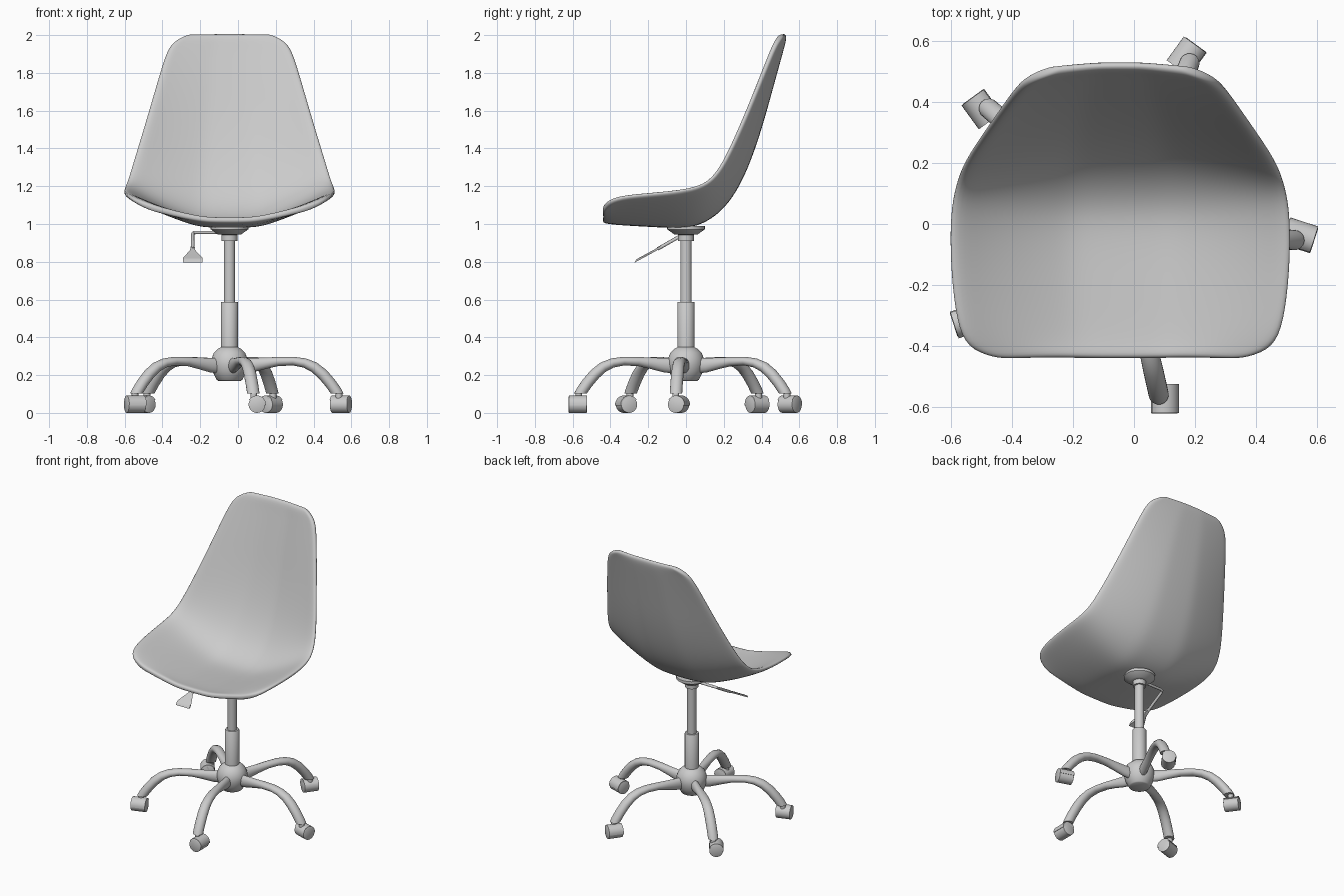
import bpy, bmesh, math
from mathutils import Vector, Matrix

if "Cube" in bpy.data.objects:
    bpy.data.objects.remove(bpy.data.objects["Cube"])

CX = -0.045  # column axis


def make(name, verts, faces, angle=40):
    me = bpy.data.meshes.new(name)
    me.from_pydata([tuple(v) for v in verts], [], faces)
    ob = bpy.data.objects.new(name, me)
    bpy.context.collection.objects.link(ob)
    bm = bmesh.new()
    bm.from_mesh(me)
    if name != "seat_shell":
        bmesh.ops.recalc_face_normals(bm, faces=bm.faces)
    bm.to_mesh(me)
    bm.free()
    bpy.ops.object.select_all(action='DESELECT')
    ob.select_set(True)
    bpy.context.view_layer.objects.active = ob
    bpy.ops.object.shade_smooth_by_angle(angle=math.radians(angle))
    return ob


def loft(name, rings, angle=40):
    """Skin equal-length rings of points and cap both ends."""
    n = len(rings[0])
    verts = [p for r in rings for p in r]
    faces = [(i * n + j, i * n + (j + 1) % n, (i + 1) * n + (j + 1) % n, (i + 1) * n + j)
             for i in range(len(rings) - 1) for j in range(n)]
    faces += [tuple(range(n))[::-1], tuple(range(len(verts) - n, len(verts)))]
    return make(name, verts, faces, angle)


def circle(n=32):
    return [(math.cos(2 * math.pi * k / n), math.sin(2 * math.pi * k / n)) for k in range(n)]


def lathe(name, profile):
    return loft(name, [[(CX + r * c, r * s, z) for c, s in circle()] for r, z in profile])


def sweep(name, stations, side, n=16, floor=0.0):
    """Elliptical sections along a path: (point, half width, half height)."""
    pts = [Vector(s[0]) for s in stations]
    rings = []
    for i, (p, w, h) in enumerate(stations):
        t = (pts[min(i + 1, len(pts) - 1)] - pts[max(i - 1, 0)]).normalized()
        sd = (side - t * side.dot(t)).normalized()
        up = t.cross(sd)
        ring = [pts[i] + sd * (w * c) + up * (h * s) for c, s in circle(n)]
        for q in ring:  # cut the end level
            if q.z < floor:
                q -= t * ((q.z - floor) / t.z)
        rings.append(ring)
    return loft(name, rings)


# Seat shell: centre line (y, z) and rim (half width, y, z) for each row
rows = [
    (-.444, 1.006, .40, -.435, 1.06), (-.41, 1.0, .495, -.415, 1.10),
    (-.35, .993, .54, -.35, 1.13), (-.2, .985, .562, -.2, 1.145),
    (-.05, .976, .569, -.05, 1.16), (.06, .985, .564, .06, 1.18),
    (.163, 1.043, .548, .135, 1.215), (.247, 1.135, .527, .195, 1.285),
    (.325, 1.28, .492, .255, 1.40), (.398, 1.49, .44, .33, 1.57),
    (.453, 1.69, .387, .405, 1.75), (.497, 1.85, .344, .462, 1.89),
    (.522, 1.94, .307, .493, 1.96), (.537, 2.004, .22, .525, 1.997)]
N = 14
verts, faces = [], []
for yc, zc, w, ye, ze in rows:
    for j in range(N + 1):
        s = 2 * j / N - 1
        k = .5 * abs(s) ** 2.1 + .5 * max(0, (abs(s) - .3) / .7)
        verts.append((CX + w * s, yc + (ye - yc) * k, zc + (ze - zc) * k))
for i in range(len(rows) - 1):
    for j in range(N):
        a = i * (N + 1) + j
        faces.append((a, a + 1, a + N + 2, a + N + 1))
seat = make("seat_shell", verts, faces, 80)
m = seat.modifiers.new("thickness", 'SOLIDIFY')
m.thickness, m.offset = 0.033, 1
m = seat.modifiers.new("smooth", 'SUBSURF')
m.levels = m.render_levels = 2

# Seat mount, gas column and hub
lathe("seat_mount", [(.10, .99), (.10, .972), (.062, .945), (.042, .943), (.042, .91), (.03, .91)])
lathe("column_upper", [(.03, .92), (.03, .58)])
lathe("column_lower", [(.03, .588), (.042, .588), (.045, .584), (.045, .32)])
lathe("hub", [(.045, .348), (.06, .34), (.083, .318), (.096, .285), (.098, .255),
              (.09, .22), (.068, .175), (.06, .17)])

# Height lever: bent rod and flat flared paddle
rod = [(CX, 0, .955), (-.225, 0, .955), (-.237, -.004, .952), (-.24, -.015, .945), (-.24, -.15, .868)]
sweep("lever_rod", [(p, .009, .009) for p in rod], Vector((.3, .5, .9)), 10)
rings = []
for y, z, w in [(-.14, .874, .010), (-.18, .852, .014), (-.255, .811, .052), (-.268, .804, .052)]:
    rings.append([(-.24 + a * w, y + b * .005, z + b * .009)
                  for a, b in [(-1, -1), (1, -1), (1, 1), (-1, 1)]])
loft("lever_paddle", rings)

# Five legs with casters
leg_path = [(.05, .25, .026, .042), (.12, .254, .026, .038), (.19, .264, .026, .03),
            (.26, .273, .028, .024), (.34, .275, .030, .023), (.40, .265, .031, .025),
            (.45, .243, .032, .028), (.495, .206, .033, .030), (.535, .160, .033, .030),
            (.566, .117, .033, .030), (.59, .07, .033, .030)]
for k in range(5):
    rot = Matrix.Translation((CX, 0, 0)) @ Matrix.Rotation(math.radians(72 * k), 4, 'Z')
    a = math.radians(-77.3)
    d = Vector((math.cos(a), math.sin(a), 0))
    side = Vector((-d.y, d.x, 0))
    parts = [sweep(f"leg_{k+1}", [(d * r + Vector((0, 0, z)), w, h) for r, z, w, h in leg_path],
                   side, 20, .104)]
    # stem
    tip = d * .582
    parts.append(loft(f"caster_stem_{k+1}", [[(tip.x + .018 * c, tip.y + .018 * s, z)
                                              for c, s in circle(16)] for z in (.115, .075)]))
    # wheel roller, axis along the local y
    x0, y0, z0 = .145, -.573, .045
    parts.append(loft(f"caster_wheel_{k+1}", [[(x0 + r * c, y0 + y, z0 + r * s) for c, s in circle(28)]
                      for y, r in [(-.049, .040), (-.047, .044), (.047, .044), (.049, .040)]]))
    # hood over the upper part of the wheel
    arc = [math.radians(-5 + 14 * i) for i in range(12)]
    prof = [(.048 * math.cos(t), .048 * math.sin(t)) for t in arc]
    parts.append(loft(f"caster_hood_{k+1}", [[(x0 + px, y0 + y, z0 + pz) for px, pz in prof]
                                             for y in (-.047, .049)]))
    for ob in parts:
        ob.data.transform(rot @ Matrix.Translation((0, 0, -.001)))
